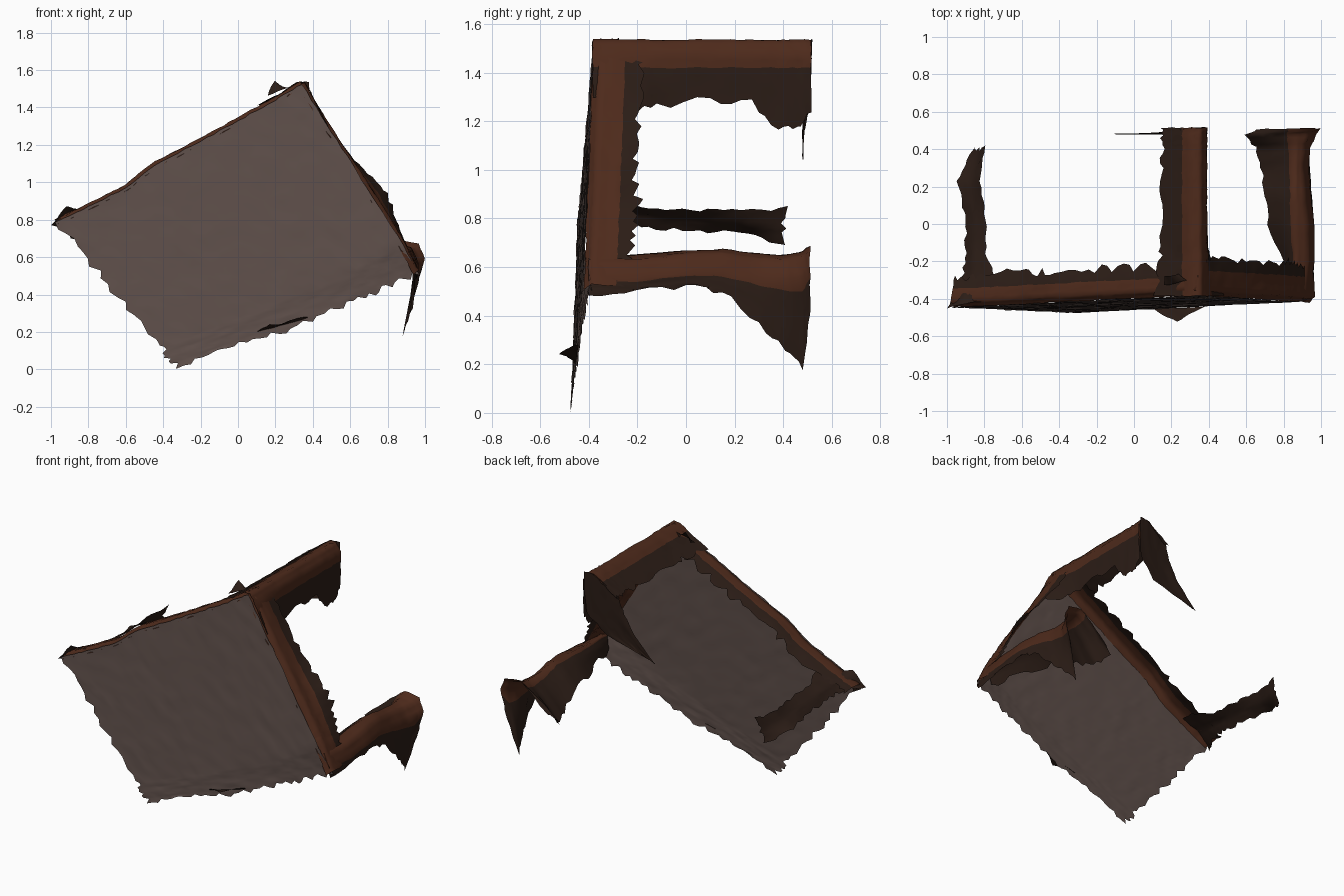
import bpy, random
from mathutils import Vector

random.seed(4)


def material(name, color):
    m = bpy.data.materials.new(name)
    m.diffuse_color = (*color, 1)
    return m


GREY = material("worn_grey_brown", (0.115, 0.08, 0.07))
RED = material("red_brown_wood", (0.075, 0.023, 0.011))
DARK = material("dark_wood", (0.024, 0.012, 0.008))


def along(points, t):
    """Point at fraction t of a list of points, spaced evenly by index."""
    f = t * (len(points) - 1)
    i = min(int(f), len(points) - 2)
    return Vector(points[i]).lerp(Vector(points[i + 1]), f - i)


def sheet(name, rows, nu, nv, mats, red=(0, 1, 0, 1), torn="", rip=0.03, rough=0.003):
    """Thin sheet lofted through rows; torn names the ragged rims (s, e = first, last
    row; a, b = first, last column); red is the u, v window that uses the first material."""
    grid = []
    for j in range(nv + 1):
        grid.append([along([along(r, i / nu) for r in rows], j / nv) for i in range(nu + 1)])
    out = [[p + Vector([random.uniform(-rough, rough) for _ in range(3)]) for p in row]
           for row in grid]

    def tear(j, i, dj, di):
        d = (grid[j][i] - grid[j + dj][i + di]).normalized()
        out[j][i] = out[j][i] + d * random.uniform(-rip, rip)

    for i in range(nu + 1):
        if "s" in torn:
            tear(0, i, 1, 0)
        if "e" in torn:
            tear(nv, i, -1, 0)
    for j in range(nv + 1):
        if "a" in torn:
            tear(j, 0, 0, 1)
        if "b" in torn:
            tear(j, nu, 0, -1)
    w = nu + 1
    faces = [(j * w + i, j * w + i + 1, j * w + w + i + 1, j * w + w + i)
             for j in range(nv) for i in range(nu)]
    me = bpy.data.meshes.new(name)
    me.from_pydata([p for row in out for p in row], [], faces)
    for m in mats:
        me.materials.append(m)
    for k, f in enumerate(me.polygons):
        u, v = (k % nu + 0.5) / nu, (k // nu + 0.5) / nv
        inside = red[0] <= u <= red[1] and red[2] <= v <= red[3]
        f.material_index = 0 if inside or len(mats) == 1 else 1
        f.use_smooth = True
    ob = bpy.data.objects.new(name, me)
    bpy.context.collection.objects.link(ob)
    return ob


def on_panel(pts, dy=0.0, dx=0.0, dz=0.0):
    """Place x, z points on the slightly tilted panel plane, with an offset."""
    return [(x + dx, -0.468 + 0.02 * x + 0.053 * z + dy, z + dz) for x, z in pts]


# Flat panel, torn along its two lower sides
upper = [(-0.97, 0.79), (-0.84, 0.85), (-0.6, 0.97), (-0.45, 1.09), (-0.2, 1.22),
         (0.0, 1.33), (0.2, 1.44), (0.34, 1.525)]
lower = [(-0.33, 0.015), (-0.12, 0.085), (0.08, 0.16), (0.28, 0.22), (0.5, 0.31),
         (0.68, 0.39), (0.82, 0.45), (0.96, 0.52)]
near_lower = [(u[0] + 0.86 * (l[0] - u[0]), u[1] + 0.86 * (l[1] - u[1]))
              for u, l in zip(upper, lower)]
near_lower[-1] = (0.88, 0.67)
mid = [((u[0] + l[0]) / 2, (u[1] + l[1]) / 2) for u, l in zip(upper, near_lower)]
lower_edge = [(x, y + 0.03 * (i / 7) ** 2, z) for i, (x, y, z) in enumerate(on_panel(lower))]
sheet("panel", [on_panel(upper), on_panel(mid), on_panel(near_lower), lower_edge],
      42, 30, [GREY], torn="ae", rip=0.022)

# Aprons folded back from the two upper sides of the panel
sheet("upper_left_apron",
      [on_panel(upper, 0, 0.008, -0.015), on_panel(upper, 0.03, -0.008, 0.013),
       on_panel(upper, 0.1, 0, 0.012), on_panel(upper, 0.165, 0.01, -0.005)],
      48, 9, [RED, DARK], (0, 1, 0, 0.7), "e")
right = [(0.34, 1.525), (0.46, 1.33), (0.61, 1.1), (0.72, 0.93), (0.82, 0.77),
         (0.88, 0.67), (0.955, 0.52)]
bump = [(0.35, 1.51), (0.47, 1.32), (0.62, 1.12), (0.79, 0.96), (0.84, 0.81),
        (0.9, 0.67), (0.955, 0.52)]
sheet("right_apron",
      [on_panel(right, 0, -0.02, -0.012), on_panel(right, 0.03, 0.012, 0.008),
       on_panel(right, 0.1, 0.012, 0.005), on_panel(bump, 0.2)],
      42, 9, [RED, DARK], (0, 1, 0, 0.78), "e")

# Top leg: bent shell with a long inner wall
top_leg = []
for y, low in ((-0.385, 1.3), (-0.22, 1.24), (-0.12, 1.27), (0.1, 1.285), (0.27, 1.275),
               (0.38, 1.17), (0.46, 1.17), (0.515, 1.25)):
    near = max(0, -0.1 - y)
    top_leg.append([(0.15 - 0.1 * near, y, 1.42), (0.23, y, 1.475), (0.31, y, 1.53),
                    (0.355, y, 1.535), (0.39, y, 1.48), (0.39 + 0.15 * near, y, 1.39),
                    (0.385 + 0.35 * near, y, low)])
sheet("top_leg", top_leg, 18, 28, [RED, DARK], (0.25, 0.78, 0, 1), "ab", 0.018)

# Torn end of the top leg with a trailing spike
sheet("top_leg_end",
      [[(0.15, 0.49, 1.42), (0.31, 0.515, 1.535), (0.39, 0.52, 1.54)],
       [(0.11, 0.485, 1.31), (0.24, 0.495, 1.3), (0.38, 0.51, 1.27)],
       [(0.04, 0.485, 1.2), (0.13, 0.48, 1.16), (0.25, 0.485, 1.14)],
       [(-0.11, 0.48, 1.04), (-0.09, 0.48, 1.05), (-0.07, 0.48, 1.06)]],
      10, 12, [DARK], torn="b", rip=0.015)

# Right leg: both walls hang down towards its end
right_leg = []
for y, xl, zl, zt, xr, xb, zb in ((-0.4, 0.84, 0.54, 0.65, 0.92, 0.95, 0.49),
                                  (-0.2, 0.8, 0.55, 0.65, 0.94, 0.96, 0.5),
                                  (0.0, 0.72, 0.55, 0.67, 0.94, 0.96, 0.52),
                                  (0.15, 0.71, 0.55, 0.675, 0.92, 0.95, 0.5),
                                  (0.3, 0.68, 0.45, 0.655, 0.91, 0.94, 0.37),
                                  (0.41, 0.65, 0.42, 0.65, 0.92, 0.91, 0.26),
                                  (0.48, 0.6, 0.48, 0.665, 0.95, 0.88, 0.18),
                                  (0.51, 0.68, 0.53, 0.69, 0.975, 0.95, 0.4)):
    right_leg.append([(xl, y, zl), ((xl + 0.86) / 2, y, (zl + zt) / 2 + 0.01), (0.86, y, zt),
                      (xr - 0.01, y, zt - 0.02), (xr + 0.025, y, zt - 0.1),
                      (0.4 * xr + 0.6 * xb + 0.01, y, (zt - 0.1 + zb) / 2), (xb, y, zb)])
sheet("right_leg", right_leg, 18, 28, [RED, DARK], (0.3, 0.72, 0, 1), "ab", 0.018)

# Left leg: only a narrow strip of its outer wall remains
sheet("left_leg",
      [[(-0.98, -0.43, 0.78), (-0.88, -0.42, 0.85), (-0.74, -0.41, 0.9)],
       [(-0.92, -0.3, 0.78), (-0.87, -0.3, 0.83), (-0.74, -0.29, 0.88)],
       [(-0.9, -0.15, 0.76), (-0.86, -0.15, 0.81), (-0.79, -0.15, 0.84)],
       [(-0.9, 0.05, 0.75), (-0.86, 0.05, 0.79), (-0.8, 0.05, 0.83)],
       [(-0.95, 0.24, 0.74), (-0.87, 0.24, 0.77), (-0.82, 0.24, 0.84)],
       [(-0.86, 0.4, 0.69), (-0.83, 0.4, 0.76), (-0.8, 0.41, 0.84)]],
      8, 28, [DARK], torn="abe", rip=0.013)

# Small loose scraps at the left corner, lower edge and top edge
sheet("corner_scrap",
      [[(-1.0, -0.45, 0.77), (-0.92, -0.43, 0.87), (-0.86, -0.42, 0.86)],
       [(-0.95, -0.38, 0.76), (-0.92, -0.36, 0.82), (-0.86, -0.35, 0.85)]],
      6, 3, [DARK], torn="e", rip=0.015)
sheet("lower_scrap",
      [[(0.1, -0.45, 0.2), (0.22, -0.45, 0.23), (0.38, -0.44, 0.28)],
       [(0.17, -0.5, 0.24), (0.23, -0.515, 0.24), (0.3, -0.48, 0.27)]],
      6, 3, [DARK], torn="e", rip=0.012)
sheet("top_scrap",
      [[(0.16, -0.33, 1.46), (0.22, -0.32, 1.49), (0.28, -0.3, 1.51)],
       [(0.16, -0.28, 1.48), (0.2, -0.28, 1.545), (0.24, -0.27, 1.5)]],
      4, 2, [DARK])
